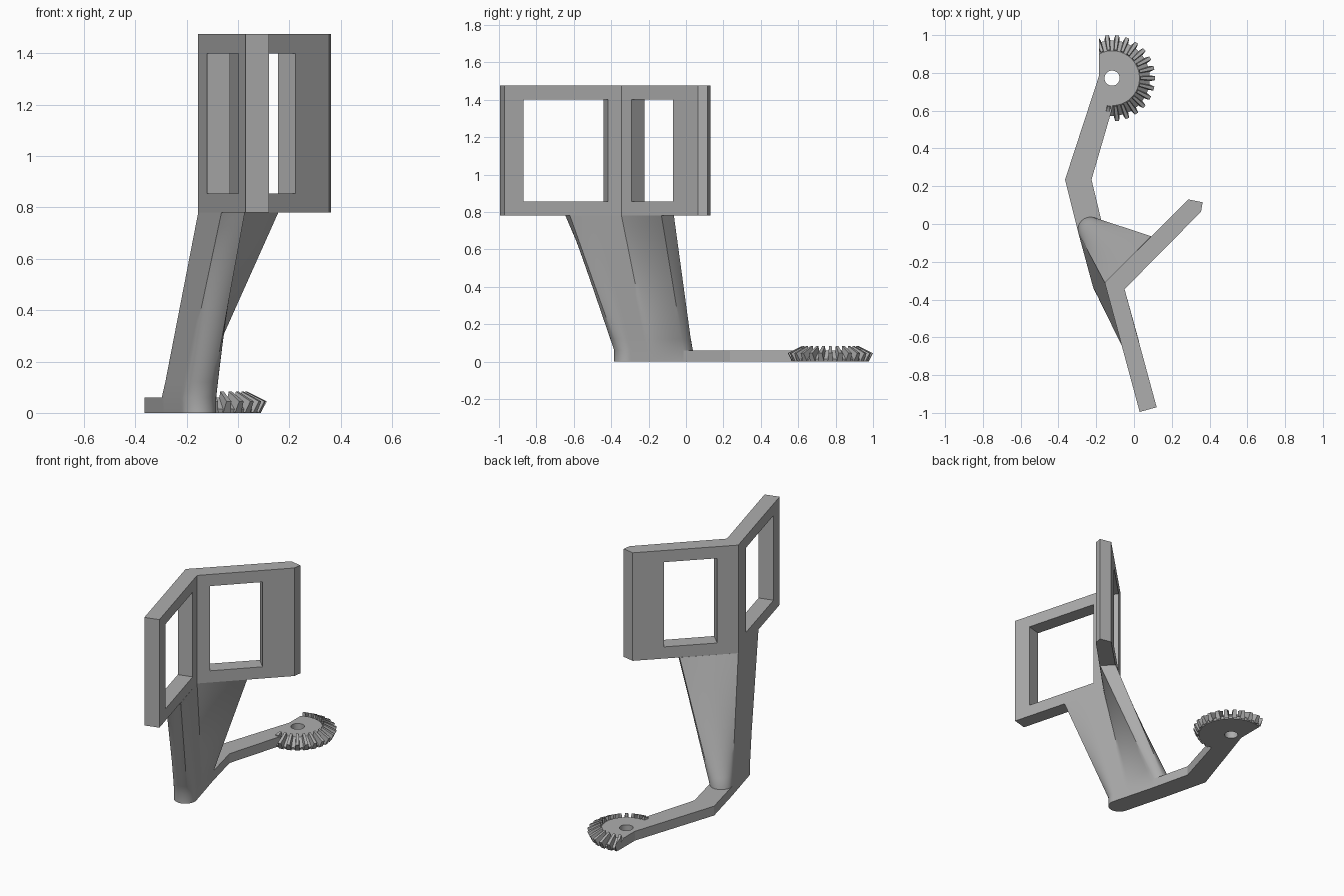
import bpy, bmesh
from math import cos, sin, radians, pi
from mathutils import Vector, Matrix

if "Cube" in bpy.data.objects:
    bpy.data.objects.remove(bpy.data.objects["Cube"])

grey = bpy.data.materials.new("plain grey")
grey.use_nodes = True
colour = (0.42, 0.42, 0.42, 1)
grey.diffuse_color = colour
grey.node_tree.nodes["Principled BSDF"].inputs["Base Color"].default_value = colour

PANEL_LOW, PANEL_TOP, ARM = 0.78, 1.475, 0.06


def finish(name, bm, smooth=False):
    bmesh.ops.recalc_face_normals(bm, faces=bm.faces)
    mesh = bpy.data.meshes.new(name)
    bm.to_mesh(mesh)
    bm.free()
    mesh.materials.append(grey)
    ob = bpy.data.objects.new(name, mesh)
    bpy.context.collection.objects.link(ob)
    if smooth:
        bpy.ops.object.select_all(action="DESELECT")
        ob.select_set(True)
        bpy.context.view_layer.objects.active = ob
        bpy.ops.object.shade_smooth_by_angle(angle=radians(30))
    return ob


def prism(name, plan, low, high):
    bm = bmesh.new()
    face = bm.faces.new([bm.verts.new((x, y, low)) for x, y in plan])
    up = bmesh.ops.extrude_face_region(bm, geom=[face])["geom"]
    bmesh.ops.translate(bm, vec=(0, 0, high - low),
                        verts=[v for v in up if isinstance(v, bmesh.types.BMVert)])
    return finish(name, bm)


def cut(target, cutter):
    cutter.hide_render = True
    mod = target.modifiers.new("cut", "BOOLEAN")
    mod.operation, mod.solver, mod.object = "DIFFERENCE", "EXACT", cutter
    bpy.context.view_layer.objects.active = target
    bpy.ops.object.modifier_apply(modifier=mod.name)
    bpy.data.objects.remove(cutter)


# Angled pair of panels
corner, inner = Vector((-0.155, -0.31)), Vector((-0.05, -0.345))
dir_a = Vector((1, 1)).normalized()
dir_b = Vector((0.261, -0.965)).normalized()
across_a = Vector((1, -1)).normalized()
across_b = Vector((0.965, 0.261)).normalized()
panels = prism("panels", [corner, (0.03, -0.995), (0.12, -0.97), inner,
                          (0.355, 0.065), (0.363, 0.115), (0.288, 0.13)],
               PANEL_LOW, PANEL_TOP)

# Window openings
for d, n, near, far in ((dir_a, across_a, 0.125, 0.438), (dir_b, across_b, 0.135, 0.605)):
    plan = [corner + d * s + n * t for s, t in
            ((near, -0.05), (far, -0.05), (far, 0.15), (near, 0.15))]
    cut(panels, prism("window_cutter", plan, 0.855, 1.40))

# Screw holes beside the inner corner
for z in (1.40, 1.245):
    bm = bmesh.new()
    bmesh.ops.create_cone(bm, cap_ends=True, segments=24, radius1=0.019, radius2=0.019, depth=0.3)
    axis = Vector((across_a.x, across_a.y, 0))
    turn = axis.to_track_quat("Z", "Y").to_matrix().to_4x4()
    bm.transform(Matrix.Translation((-0.075, -0.302, z)) @ turn)
    cut(panels, finish("hole_cutter", bm))

# Leg: ruled loft from a rounded slot up to the angled panels
R = 0.067
rear, front = Vector((-0.23, -0.03)), Vector((-0.152, -0.317))
LEFT, RIGHT = 195, 15


def on_circle(centre, degrees):
    return centre + R * Vector((cos(radians(degrees)), sin(radians(degrees))))


def arc(centre, a, b):
    return lambda t: on_circle(centre, a + (b - a) * t)


def line(a, b):
    return lambda t: a.lerp(b, t)


reach, thick = 0.347, 0.094
b_out = corner + dir_b * reach
b_in = b_out + across_b * thick
a_out = corner + dir_a * reach
a_in = a_out + across_a * thick
middle = b_in.lerp(inner, 0.5)
right_front, right_rear = on_circle(front, RIGHT), on_circle(rear, RIGHT)
right_mid = right_front.lerp(right_rear, 0.35)
spans = [
    (corner, b_out, line(on_circle(rear, LEFT), on_circle(front, LEFT))),
    (b_out, b_in, arc(front, 195, 315)),
    (b_in, middle, arc(front, 315, 375)),
    (middle, inner, line(right_front, right_mid)),
    (inner, a_in, line(right_mid, right_rear)),
    (a_in, a_out, arc(rear, 15, 72)),
    (a_out, corner, arc(rear, 72, 195)),
]
N, RINGS = 10, 12
pairs = [(base(i / N), p.lerp(q, i / N)) for p, q, base in spans for i in range(N)]
bm = bmesh.new()
rings = [[bm.verts.new((b.x, b.y, 0)) for b, t in pairs]]
for k in range(RINGS + 1):
    f = k / RINGS
    z = ARM + (PANEL_LOW - ARM) * f
    rings.append([bm.verts.new((*b.lerp(t, f), z)) for b, t in pairs])
for lo, hi in zip(rings, rings[1:]):
    for i in range(len(pairs)):
        j = (i + 1) % len(pairs)
        bm.faces.new((lo[i], lo[j], hi[j], hi[i]))
bm.faces.new(rings[0])
bm.faces.new(rings[-1])
finish("leg", bm, True)

# Bent foot arm
prism("foot_arm", [on_circle(rear, LEFT), (-0.365, 0.235), (-0.185, 0.785), (-0.165, 0.72),
                   (-0.11, 0.65), (-0.12, 0.595), (-0.225, 0.235), right_rear], 0, ARM)

# Bevel gear sector: turned body with a bore, trimmed flat on one side
gear = Matrix.Translation((-0.116, 0.772, 0))
TRIM = -0.069
SEG = 72


def trim(bm):
    geom = bm.verts[:] + bm.edges[:] + bm.faces[:]
    result = bmesh.ops.bisect_plane(bm, geom=geom, plane_co=(TRIM, 0, 0),
                                    plane_no=(-1, 0, 0), clear_outer=True)
    edges = [e for e in result["geom_cut"] if isinstance(e, bmesh.types.BMEdge)]
    if edges:
        bmesh.ops.edgeloop_fill(bm, edges=edges)


bm = bmesh.new()
profile = [(0.04, 0), (0.195, 0), (0.2, 0.015), (0.145, ARM), (0.04, ARM)]
rows = [[bm.verts.new((r * cos(2 * pi * i / SEG), r * sin(2 * pi * i / SEG), z))
         for r, z in profile] for i in range(SEG)]
for i in range(SEG):
    a, b = rows[i], rows[(i + 1) % SEG]
    for k in range(len(profile)):
        m = (k + 1) % len(profile)
        bm.faces.new((a[k], b[k], b[m], a[m]))
trim(bm)
bm.transform(gear)
finish("gear_body", bm, True)

# Gear teeth: slanted wedges around the rim, short where the arm joins
STEP = 13.85
for i in range(-7, 9):
    angle = i * STEP
    short = i < -6
    side = [(0.145, 0.03), (0.205, 0.0), (0.228, 0.045), (0.15, 0.084)]
    if short:
        side = [(0.145, 0.04), (0.178, 0.03), (0.18, 0.066), (0.15, 0.08)]
    bm = bmesh.new()
    caps = []
    for s in (-1, 1):
        widths = (0.012, 0.015, 0.01, 0.007)
        caps.append([bm.verts.new((r, s * w, z)) for (r, z), w in zip(side, widths)])
        bm.faces.new(caps[-1])
    for k in range(4):
        m = (k + 1) % 4
        bm.faces.new((caps[0][k], caps[0][m], caps[1][m], caps[1][k]))
    bm.transform(Matrix.Rotation(radians(angle), 4, "Z"))
    trim(bm)
    bm.transform(gear)
    finish("gear_tooth", bm)
